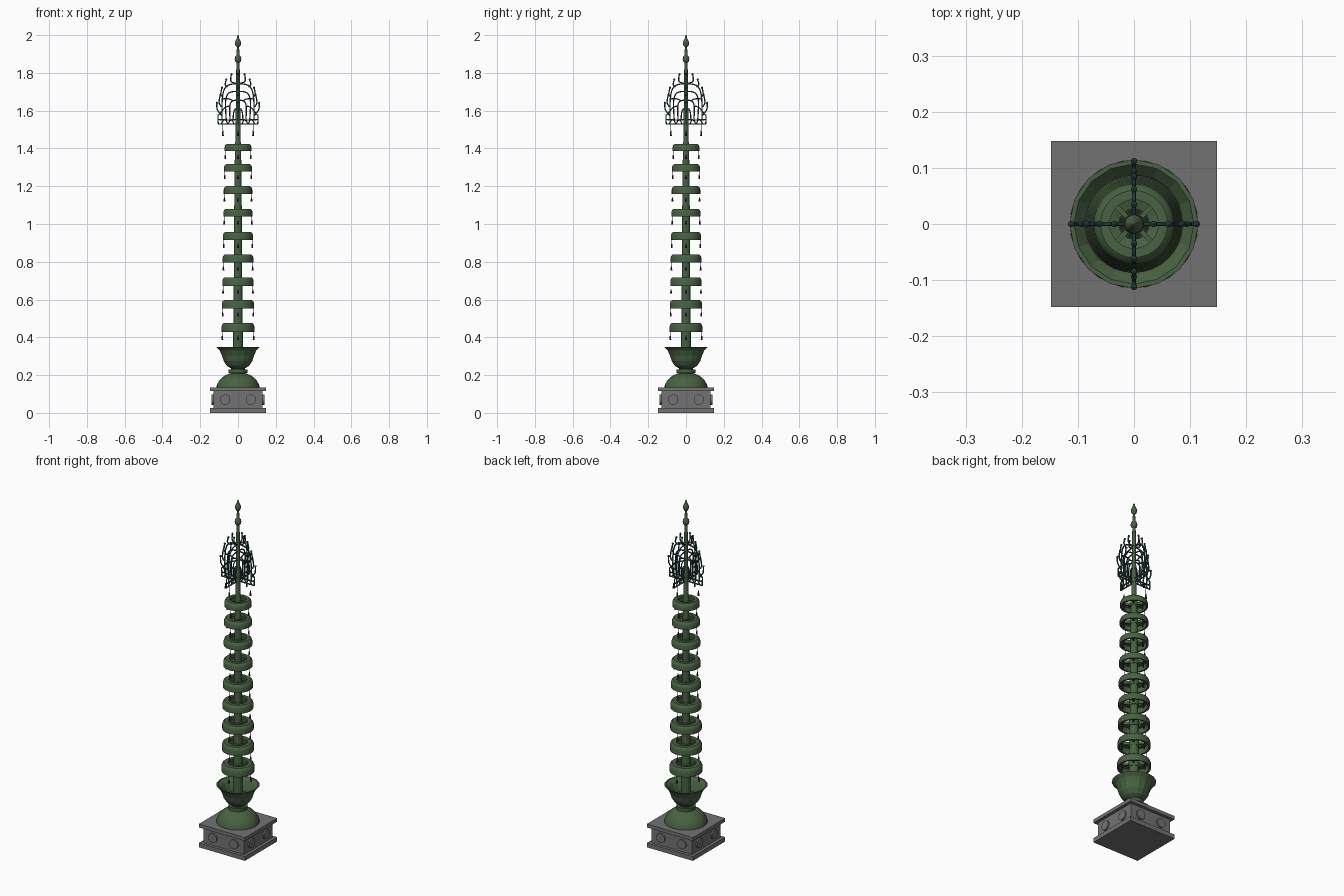
import bpy, bmesh
from math import pi, sin, cos
from mathutils import Matrix, Vector

if "Cube" in bpy.data.objects:
    bpy.data.objects.remove(bpy.data.objects["Cube"])


def material(name, rgb):
    m = bpy.data.materials.new(name)
    m.use_nodes = True
    m.diffuse_color = (*rgb, 1)
    bsdf = next(n for n in m.node_tree.nodes if n.type == 'BSDF_PRINCIPLED')
    bsdf.inputs["Base Color"].default_value = (*rgb, 1)
    return m


GREEN = material("patina green", (0.065, 0.12, 0.055))
STONE = material("grey stone", (0.17, 0.17, 0.17))
TEAL = material("dark teal bronze", (0.03, 0.07, 0.07))
DARK = material("blackened bronze", (0.02, 0.025, 0.03))
smooth = []


def add_object(name, bm, mat, shade=False):
    bmesh.ops.recalc_face_normals(bm, faces=bm.faces)
    mesh = bpy.data.meshes.new(name)
    bm.to_mesh(mesh)
    bm.free()
    mesh.materials.append(mat)
    ob = bpy.data.objects.new(name, mesh)
    bpy.context.collection.objects.link(ob)
    if shade:
        smooth.append(ob)
    return ob


def lathe(bm, profile, sides, closed=False, at=(0, 0, 0)):
    """Revolve (radius, height) points; cap the ends unless the profile is a loop."""
    rows = [[bm.verts.new((at[0] + r * cos(2 * pi * i / sides),
                           at[1] + r * sin(2 * pi * i / sides), at[2] + z))
             for i in range(sides)] for r, z in profile]
    pairs = list(zip(rows, rows[1:])) + ([(rows[-1], rows[0])] if closed else [])
    for a, b in pairs:
        for i in range(sides):
            j = (i + 1) % sides
            bm.faces.new((a[i], a[j], b[j], b[i]))
    if not closed:
        bm.faces.new(rows[0])
        bm.faces.new(rows[-1])


def box(bm, centre, size, turn=0):
    bmesh.ops.create_cube(bm, size=1, matrix=Matrix.Rotation(turn, 4, 'Z')
                          @ Matrix.Translation(centre) @ Matrix.Diagonal((*size, 1)))


# Stone pedestal: two slabs and a recessed block
for name, low, high, width in (("pedestal_foot", 0, 0.025, 0.296),
                               ("pedestal_block", 0.025, 0.115, 0.262),
                               ("pedestal_top", 0.115, 0.135, 0.296)):
    bm = bmesh.new()
    box(bm, (0, 0, (low + high) / 2), (width, width, high - low))
    add_object(name, bm, STONE)

# Two round bosses on each pedestal side
bm = bmesh.new()
for k in range(4):
    for x in (-0.068, 0.068):
        bmesh.ops.create_cone(bm, cap_ends=True, segments=24, radius1=0.027, radius2=0.027,
                              depth=0.02, matrix=Matrix.Rotation(k * pi / 2, 4, 'Z')
                              @ Matrix.Translation((x, -0.129, 0.07))
                              @ Matrix.Rotation(pi / 2, 4, 'X'))
add_object("pedestal_bosses", bm, STONE, True)

# Inverted-bowl dome with its collar
bm = bmesh.new()
lathe(bm, [(0.114, 0.135), (0.112, 0.148), (0.102, 0.167), (0.086, 0.186),
           (0.066, 0.2), (0.045, 0.208)], 32)
add_object("dome", bm, GREEN, True)
bm = bmesh.new()
lathe(bm, [(0.04, 0.2), (0.04, 0.212), (0.05, 0.212), (0.05, 0.23),
           (0.036, 0.23), (0.036, 0.245)], 32)
add_object("collar", bm, GREEN, True)

# Flaring faceted bowl, hollow on top
bm = bmesh.new()
lathe(bm, [(0.036, 0.235), (0.06, 0.25), (0.076, 0.275), (0.085, 0.305), (0.097, 0.33),
           (0.115, 0.348), (0.107, 0.348), (0.09, 0.33), (0.077, 0.305), (0.068, 0.28),
           (0.02, 0.265)], 16)
add_object("flared_bowl", bm, GREEN)

# Central mast, stepped and tapering, with two jewels and a tip
bm = bmesh.new()
lathe(bm, [(0.026, 0.24), (0.025, 0.48), (0.022, 0.72), (0.021, 0.96), (0.019, 1.2),
           (0.016, 1.43), (0.013, 1.44), (0.012, 1.6), (0.009, 1.84)], 16)
add_object("mast", bm, GREEN, True)
bm = bmesh.new()
lathe(bm, [(0.009, 1.83), (0.009, 1.855), (0.015, 1.861), (0.018, 1.873), (0.015, 1.885),
           (0.008, 1.895), (0.006, 1.935), (0.013, 1.944), (0.017, 1.955), (0.014, 1.968),
           (0.007, 1.98), (0.005, 1.993), (0.001, 2.0)], 16)
add_object("jewel_finial", bm, GREEN, True)


def hanging_bell(bm, x, y, top, drop, length):
    lathe(bm, [(0.0012, 0), (0.0012, -drop)], 6, at=(x, y, top))
    lathe(bm, [(0.002, 0), (0.0035, -0.2 * length), (0.005, -length)], 8,
          at=(x, y, top - drop))


# Nine rings, each with a hub, diagonal spokes and four bells
bells = bmesh.new()
for n, top in enumerate((0.475, 0.597, 0.717, 0.838, 0.958, 1.08, 1.2, 1.318, 1.424)):
    r = 0.087 - 0.0019 * n
    h = 0.046 - 0.001 * n
    bm = bmesh.new()
    lathe(bm, [(0.6 * r, top), (r - 0.012, top), (r - 0.004, top - 0.006), (r, top - 0.017),
               (r, top - h), (r - 0.01, top - h), (r - 0.012, top - 0.014),
               (0.6 * r, top - 0.014)], 32, closed=True)
    add_object(f"ring_{n + 1}", bm, GREEN, True)
    bm = bmesh.new()
    hub = 0.028 - 0.0011 * n
    lathe(bm, [(hub, top - h + 0.004), (hub, top - 0.004)], 16)
    for k in range(4):
        box(bm, (0.4 * r, 0, top - 0.02), (0.5 * r, 0.008, 0.016), pi / 4 + k * pi / 2)
    add_object(f"ring_spokes_{n + 1}", bm, GREEN)
    for k in range(4):
        a = k * pi / 2
        hanging_bell(bells, (r - 0.004) * cos(a), (r - 0.004) * sin(a), top - h, 0.02, 0.022)
for k in range(4):
    hanging_bell(bells, 0.08 * cos(k * pi / 2), 0.08 * sin(k * pi / 2), 1.53, 0.035, 0.03)
add_object("hanging_bells", bells, DARK)

# Openwork flame panel: bars, nested arches, tendrils and scrolls as (radius, height)
strokes = [
    [(0.01, 1.53), (0.107, 1.53)],
    [(0.01, 1.553), (0.05, 1.549), (0.105, 1.553)],
    [(0.105, 1.53), (0.106, 1.575)],
    [(0.01, 1.742), (0.05, 1.742), (0.078, 1.71), (0.086, 1.64), (0.084, 1.55)],
    [(0.01, 1.702), (0.045, 1.702), (0.066, 1.67), (0.066, 1.6), (0.062, 1.55)],
    [(0.01, 1.655), (0.035, 1.655), (0.046, 1.62), (0.042, 1.55)],
    [(0.01, 1.61), (0.025, 1.61), (0.026, 1.55)],
    [(0.022, 1.53), (0.035, 1.57), (0.052, 1.53)],
    [(0.055, 1.53), (0.07, 1.575), (0.088, 1.53)],
    [(0.045, 1.625), (0.07, 1.62), (0.09, 1.59), (0.106, 1.575)],
    [(0.03, 1.655), (0.06, 1.67), (0.085, 1.66)],
]
tendrils = [
    [(0.084, 1.57), (0.1, 1.59), (0.114, 1.61), (0.112, 1.642)],
    [(0.085, 1.62), (0.1, 1.63), (0.1, 1.66), (0.094, 1.682)],
    [(0.078, 1.67), (0.092, 1.68), (0.09, 1.7), (0.085, 1.722)],
    [(0.055, 1.725), (0.07, 1.735), (0.066, 1.75), (0.062, 1.765)],
    [(0.01, 1.745), (0.036, 1.748), (0.04, 1.77), (0.035, 1.793)],
]
curve = bpy.data.curves.new("flame_curve", 'CURVE')
curve.dimensions = '3D'
curve.bevel_depth = 0.0038
curve.bevel_resolution = 1
curve.use_fill_caps = True
for pts in strokes + tendrils:
    s = curve.splines.new('NURBS')
    s.points.add(len(pts) - 1)
    for p, (r, z) in zip(s.points, pts):
        p.co = (r, 0, z, 1)
    s.order_u = min(3, len(pts))
    s.use_endpoint_u = True
    s.resolution_u = 6
helper = bpy.data.objects.new("flame_helper", curve)
bpy.context.collection.objects.link(helper)
panel = bpy.data.meshes.new_from_object(
    helper.evaluated_get(bpy.context.evaluated_depsgraph_get()))
bpy.data.objects.remove(helper)

bm = bmesh.new()
bm.from_mesh(panel)
for pts in tendrils:
    r, z = pts[-1]
    bmesh.ops.create_icosphere(bm, subdivisions=1, radius=0.0065,
                               matrix=Matrix.Translation((r, 0, z)))
panel_object = add_object("flame_panel_1", bm, TEAL, True)
for k in range(1, 4):
    ob = bpy.data.objects.new(f"flame_panel_{k + 1}", panel_object.data)
    ob.rotation_euler.z = k * pi / 2
    bpy.context.collection.objects.link(ob)

# Smooth the round parts, keeping hard edges
bpy.ops.object.select_all(action='DESELECT')
for ob in smooth:
    ob.select_set(True)
bpy.context.view_layer.objects.active = smooth[0]
bpy.ops.object.shade_smooth_by_angle(angle=0.6)
